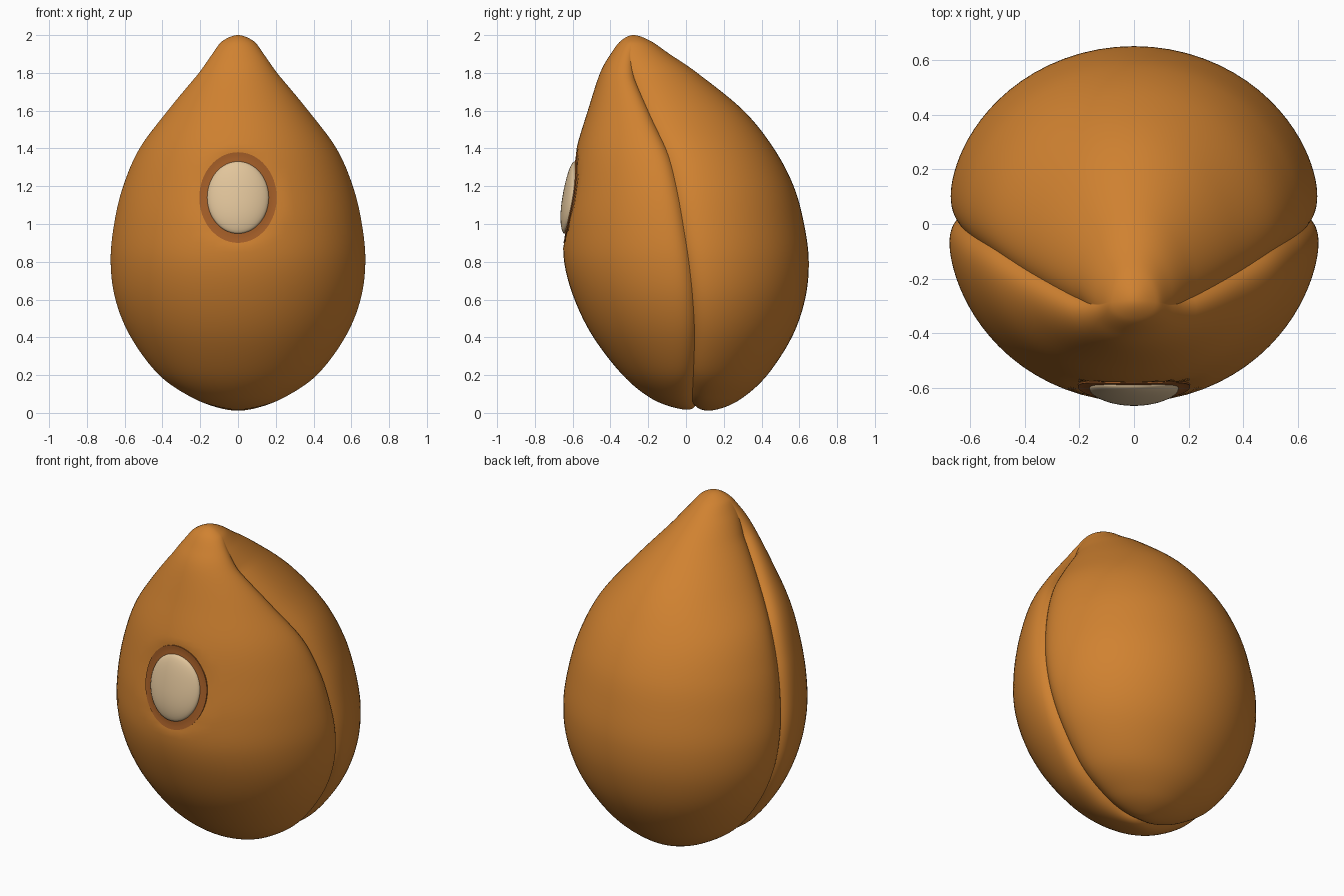
import bpy, bmesh, math
from mathutils import Vector

if "Cube" in bpy.data.objects:
    bpy.data.objects.remove(bpy.data.objects["Cube"])

# Level rows: height, front y, back y, half width, seam y
ROWS = [
    (-0.005, 0.05, 0.05, 0.0, 0.05),
    (0.02, -0.05, 0.18, 0.13, 0.035),
    (0.08, -0.19, 0.30, 0.27, 0.035),
    (0.2, -0.335, 0.43, 0.435, 0.04),
    (0.4, -0.49, 0.56, 0.58, 0.045),
    (0.6, -0.59, 0.63, 0.66, 0.035),
    (0.8, -0.645, 0.65, 0.685, 0.015),
    (1.0, -0.645, 0.625, 0.667, -0.015),
    (1.2, -0.617, 0.57, 0.62, -0.05),
    (1.4, -0.58, 0.465, 0.535, -0.10),
    (1.6, -0.52, 0.305, 0.39, -0.19),
    (1.8, -0.455, 0.06, 0.23, -0.275),
    (1.9, -0.40, -0.085, 0.15, -0.295),
    (1.97, -0.345, -0.19, 0.08, -0.285),
    (2.0, -0.28, -0.28, 0.0, -0.28),
]


def beyond(pole, row):
    """Mirrored row past a pole, so the ends round off."""
    return (row[0], 2 * pole[1] - row[1], 2 * pole[1] - row[2], -row[3], row[4])


PTS = [beyond(ROWS[0], ROWS[1])] + ROWS + [beyond(ROWS[-1], ROWS[-2])]
N = len(ROWS) - 1


def level(u):
    """Smooth curve through the rows."""
    i = min(int(u), N - 1)
    t = u - i
    return [0.5 * (2 * b + (c - a) * t + (2 * a - 5 * b + 4 * c - d) * t * t
                   + (3 * b - a - 3 * c + d) * t ** 3)
            for a, b, c, d in zip(*PTS[i:i + 4])]


def level_at(z):
    lo, hi = 0.0, float(N)
    for _ in range(30):
        mid = (lo + hi) / 2
        if level(mid)[0] < z:
            lo = mid
        else:
            hi = mid
    return level(lo)


SPOT_Z, SPOT_X, SPOT_H = 1.14, 0.205, 0.24


def dent(x, z):
    """Shallow recess around the spot."""
    r = math.hypot(x / SPOT_X, (z - SPOT_Z) / SPOT_H)
    return 0.012 * max(0.0, min(1.0, (1.1 - r) / 0.2))


def front_y(x, z):
    _, f, _, w, g = level_at(z)
    return g - (g - f) * math.sqrt(max(0, 1 - (x / w) ** 2)) + dent(x, z)


def material(name, colour):
    m = bpy.data.materials.new(name)
    m.diffuse_color = (*colour, 1)
    m.use_nodes = True
    m.node_tree.nodes["Principled BSDF"].inputs["Base Color"].default_value = m.diffuse_color
    return m


def finish(bm, name, mat, angle):
    bmesh.ops.recalc_face_normals(bm, faces=bm.faces)
    me = bpy.data.meshes.new(name)
    bm.to_mesh(me)
    bm.free()
    ob = bpy.data.objects.new(name, me)
    bpy.context.collection.objects.link(ob)
    me.materials.append(mat)
    bpy.ops.object.select_all(action='DESELECT')
    ob.select_set(True)
    bpy.context.view_layer.objects.active = ob
    bpy.ops.object.shade_smooth_by_angle(angle=math.radians(angle))
    return ob


def bridge(bm, rings):
    for a, b in zip(rings, rings[1:]):
        n = len(a)
        for i in range(n):
            bm.faces.new((a[i], a[(i + 1) % n], b[(i + 1) % n], b[i]))


def cap(bm, ring, point):
    v = bm.verts.new(point)
    for i in range(len(ring)):
        bm.faces.new((ring[i], ring[(i + 1) % len(ring)], v))


orange = material("warm_orange_brown", (0.63, 0.222, 0.03))
brown = material("dark_brown", (0.36, 0.108, 0.02))
cream = material("cream", (0.76, 0.56, 0.33))

# Seed body: two half-ellipse lobes meeting at the seam
SEG, STEPS = 56, 112
bm = bmesh.new()
rings = []
for k in range(1, STEPS):
    z, f, b, w, g = level(N * k / STEPS)
    ring = []
    for i in range(2 * SEG):
        s = math.pi * i / SEG
        t = s - 0.36 * math.sin(2 * s)
        reach = (b - g) if i < SEG else (g - f)
        ring.append(bm.verts.new((w * math.cos(t), g + reach * math.sin(t), z)))
    rings.append(ring)
bridge(bm, rings)
for ring, row in ((rings[0], ROWS[0]), (rings[-1], ROWS[-1])):
    cap(bm, ring, (0, row[4], row[0]))
bmesh.ops.recalc_face_normals(bm, faces=bm.faces)
bm.normal_update()

# Seam groove pressed inward, fading out at the tip, plus the spot recess
moves = []
for v in bm.verts:
    x, y, z = v.co
    g = level_at(z)[4]
    fade = max(0.0, min(1.0, (1.96 - z) / 0.16))
    wide = 0.04 if y < g else 0.05 + 0.03 * max(0, min(1, z - 0.6))
    d = -0.042 * fade * math.exp(-abs(y - g) / wide)
    move = v.normal * d
    if y < g - 0.2:
        move += Vector((0, dent(x, z), 0))
    moves.append((v, move))
for v, move in moves:
    v.co += move
finish(bm, "seed_body", orange, 45)


# Spot parts follow the front surface
def spot_ring(bm, r, lift):
    ring = []
    for i in range(64):
        a = math.tau * i / 64
        x, z = SPOT_X * r * math.cos(a), SPOT_Z + SPOT_H * r * math.sin(a)
        ring.append(bm.verts.new((x, front_y(x, z) - lift, z)))
    return ring


bm = bmesh.new()
bridge(bm, [spot_ring(bm, r, h) for r, h in
            ((1.0, -0.003), (1.0, 0.005), (0.93, 0.005), (0.86, 0.005), (0.74, 0.005))])
finish(bm, "spot_rim", brown, 40)

bm = bmesh.new()
rings = [spot_ring(bm, 0.795, 0.0)]
for k in range(10):
    q = math.cos(math.pi / 2 * k / 10)
    rings.append(spot_ring(bm, 0.795 * q, 0.008 + 0.032 * math.sqrt(1 - q * q)))
bridge(bm, rings)
cap(bm, rings[-1], (0, front_y(0, SPOT_Z) - 0.04, SPOT_Z))
finish(bm, "spot_center", cream, 60)
